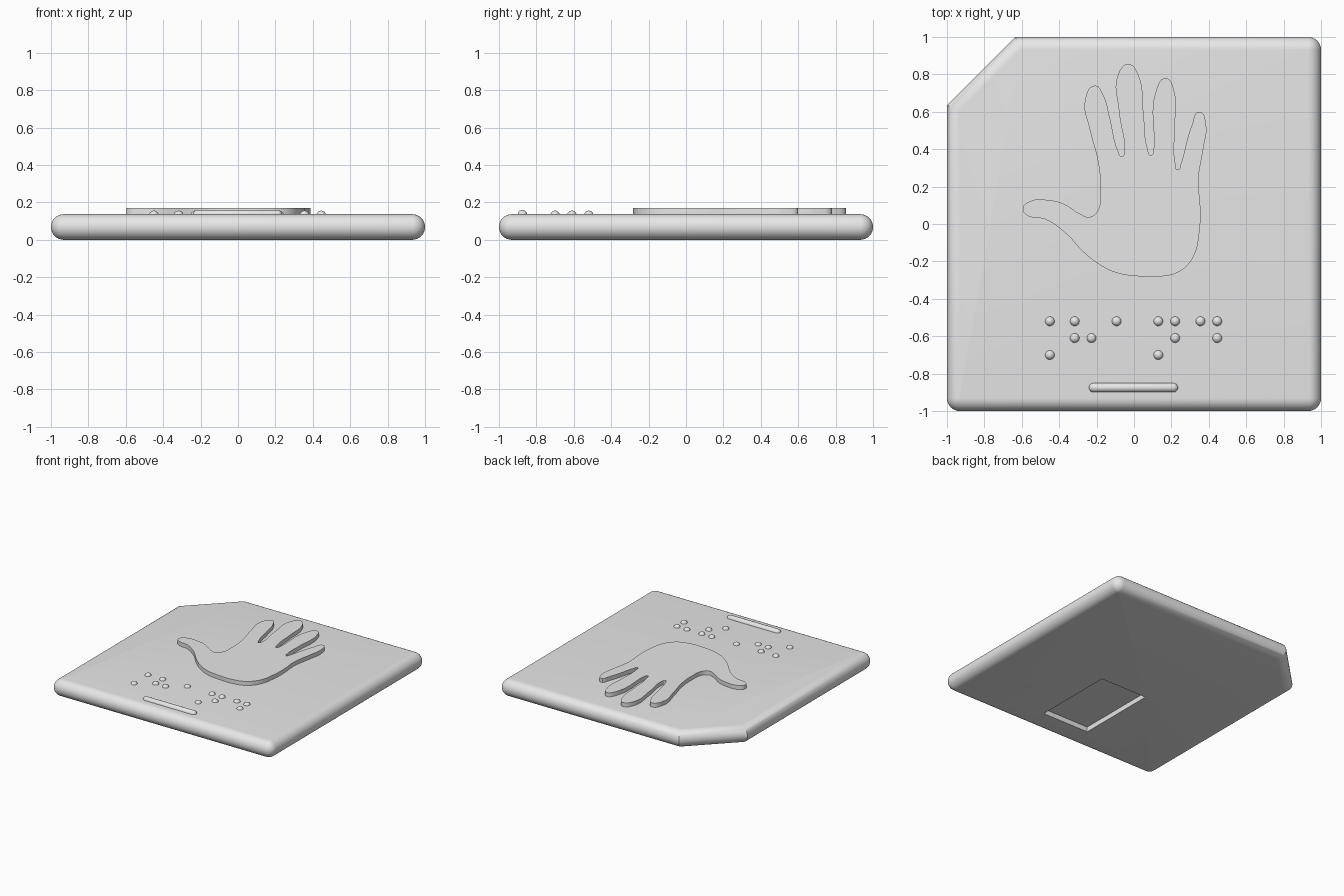
import bpy
import bmesh
from math import sin, cos, pi
from mathutils import Matrix

THICK = 0.137          # plate thickness
R = THICK / 2          # full-round rim radius
CUT = 0.635            # where the clipped corner meets the straight sides

if "Cube" in bpy.data.objects:
    bpy.data.objects.remove(bpy.data.objects["Cube"], do_unlink=True)

grey = bpy.data.materials.new("light_grey")
grey.use_nodes = True
grey.diffuse_color = (0.8, 0.8, 0.8, 1)
grey.node_tree.nodes["Principled BSDF"].inputs["Base Color"].default_value = (0.8, 0.8, 0.8, 1)


def activate(obj):
    bpy.ops.object.select_all(action="DESELECT")
    obj.select_set(True)
    bpy.context.view_layer.objects.active = obj


def add_object(name, data):
    obj = bpy.data.objects.new(name, data)
    bpy.context.collection.objects.link(obj)
    data.materials.append(grey)
    return obj


def object_from_bmesh(name, bm):
    bmesh.ops.recalc_face_normals(bm, faces=bm.faces)
    mesh = bpy.data.meshes.new(name)
    bm.to_mesh(mesh)
    bm.free()
    return add_object(name, mesh)


def smooth(obj):
    activate(obj)
    bpy.ops.object.shade_smooth_by_angle(angle=pi / 6)


def plate_outline(inset, steps=8):
    """Plan outline: three round corners and one mitred clipped corner."""
    mitre = inset * 0.414
    points = [(-CUT + mitre, 1 - inset), (-1 + inset, CUT - mitre)]
    corners = [(-1, -1, pi), (1, -1, 1.5 * pi), (1, 1, 0)]
    for sx, sy, start in corners:
        for i in range(steps + 1):
            a = start + i / steps * pi / 2
            points.append((sx * (1 - R) + (R - inset) * cos(a),
                           sy * (1 - R) + (R - inset) * sin(a)))
    return points


# Plate: half-round rim swept around the outline, flat top and bottom
bm = bmesh.new()
rings = []
RIM_STEPS = 16
for k in range(RIM_STEPS + 1):
    tilt = -pi / 2 + pi * k / RIM_STEPS
    inset = min(R * (1 - cos(tilt)), R * 0.995)
    z = R + R * sin(tilt)
    rings.append([bm.verts.new((x, y, z)) for x, y in plate_outline(inset)])
for low, high in zip(rings, rings[1:]):
    n = len(low)
    for i in range(n):
        j = (i + 1) % n
        bm.faces.new((low[i], low[j], high[j], high[i]))
bm.faces.new(rings[0])
bm.faces.new(rings[-1])
plate = object_from_bmesh("plate", bm)

# Rectangular recess in the underside
bm = bmesh.new()
bmesh.ops.create_cube(bm, size=1)
bmesh.ops.scale(bm, vec=(0.42, 0.67, 0.08), verts=bm.verts)
bmesh.ops.translate(bm, vec=(0, -0.455, 0), verts=bm.verts)
cutter = object_from_bmesh("recess_cutter", bm)
cutter.hide_render = True
boolean = plate.modifiers.new("recess", "BOOLEAN")
boolean.operation = "DIFFERENCE"
boolean.solver = "EXACT"
boolean.object = cutter
activate(plate)
bpy.ops.object.modifier_apply(modifier="recess")
bpy.data.objects.remove(cutter, do_unlink=True)
smooth(plate)

# Raised hand: smooth closed outline, extruded
palm_edge = [(0.03, -0.28), (0.15, -0.28), (0.25, -0.25), (0.32, -0.17),
             (0.35, -0.04), (0.355, 0.08), (0.345, 0.24)]
little_finger = [(0.37, 0.4), (0.385, 0.53), (0.35, 0.6), (0.31, 0.53),
                 (0.25, 0.32), (0.235, 0.29), (0.22, 0.33)]
ring_finger = [(0.217, 0.5), (0.215, 0.71), (0.17, 0.78), (0.12, 0.72),
               (0.105, 0.4), (0.09, 0.367), (0.073, 0.4)]
middle_finger = [(0.05, 0.6), (0.022, 0.8), (-0.03, 0.855), (-0.085, 0.8),
                 (-0.08, 0.6), (-0.052, 0.39), (-0.065, 0.36), (-0.085, 0.39)]
index_finger = [(-0.13, 0.57), (-0.165, 0.69), (-0.21, 0.74), (-0.262, 0.66),
                (-0.235, 0.5), (-0.19, 0.32), (-0.18, 0.18)]
thumb = [(-0.195, 0.07), (-0.235, 0.038), (-0.29, 0.055), (-0.37, 0.105),
         (-0.45, 0.127), (-0.56, 0.12), (-0.595, 0.08), (-0.57, 0.045),
         (-0.475, 0.025), (-0.37, -0.045), (-0.27, -0.15), (-0.18, -0.22),
         (-0.09, -0.262)]
outline = palm_edge + little_finger + ring_finger + middle_finger + index_finger + thumb

curve = bpy.data.curves.new("raised_hand", "CURVE")
curve.dimensions = "2D"
curve.fill_mode = "BOTH"
curve.extrude = 0.025
curve.resolution_u = 6
spline = curve.splines.new("BEZIER")
spline.bezier_points.add(len(outline) - 1)
spline.use_cyclic_u = True
for point, (x, y) in zip(spline.bezier_points, outline):
    point.co = (x, y, 0)
    point.handle_left_type = point.handle_right_type = "AUTO"
hand = add_object("raised_hand", curve)
hand.location.z = 0.145
activate(hand)
bpy.ops.object.convert(target="MESH")
smooth(bpy.context.view_layer.objects.active)

# Raised tactile dots, row by row
dot_rows = {
    -0.52: (-0.45, -0.317, -0.093, 0.13, 0.22, 0.355, 0.445),
    -0.61: (-0.317, -0.227, 0.22, 0.445),
    -0.7: (-0.45, 0.13),
}
bm = bmesh.new()
for y, columns in dot_rows.items():
    for x in columns:
        bmesh.ops.create_uvsphere(bm, u_segments=20, v_segments=12, radius=0.026,
                                  matrix=Matrix.Translation((x, y, 0.13)))
smooth(object_from_bmesh("tactile_dots", bm))

# Round-ended bar near the front edge: a sphere stretched at its middle
bm = bmesh.new()
bmesh.ops.create_uvsphere(bm, u_segments=20, v_segments=11, radius=0.025,
                          matrix=Matrix.Rotation(pi / 2, 4, "Y"))
for v in bm.verts:
    v.co.x += 0.213 if v.co.x > 0 else -0.213
bmesh.ops.translate(bm, vec=(-0.003, -0.875, 0.135), verts=bm.verts)
smooth(object_from_bmesh("front_bar", bm))
